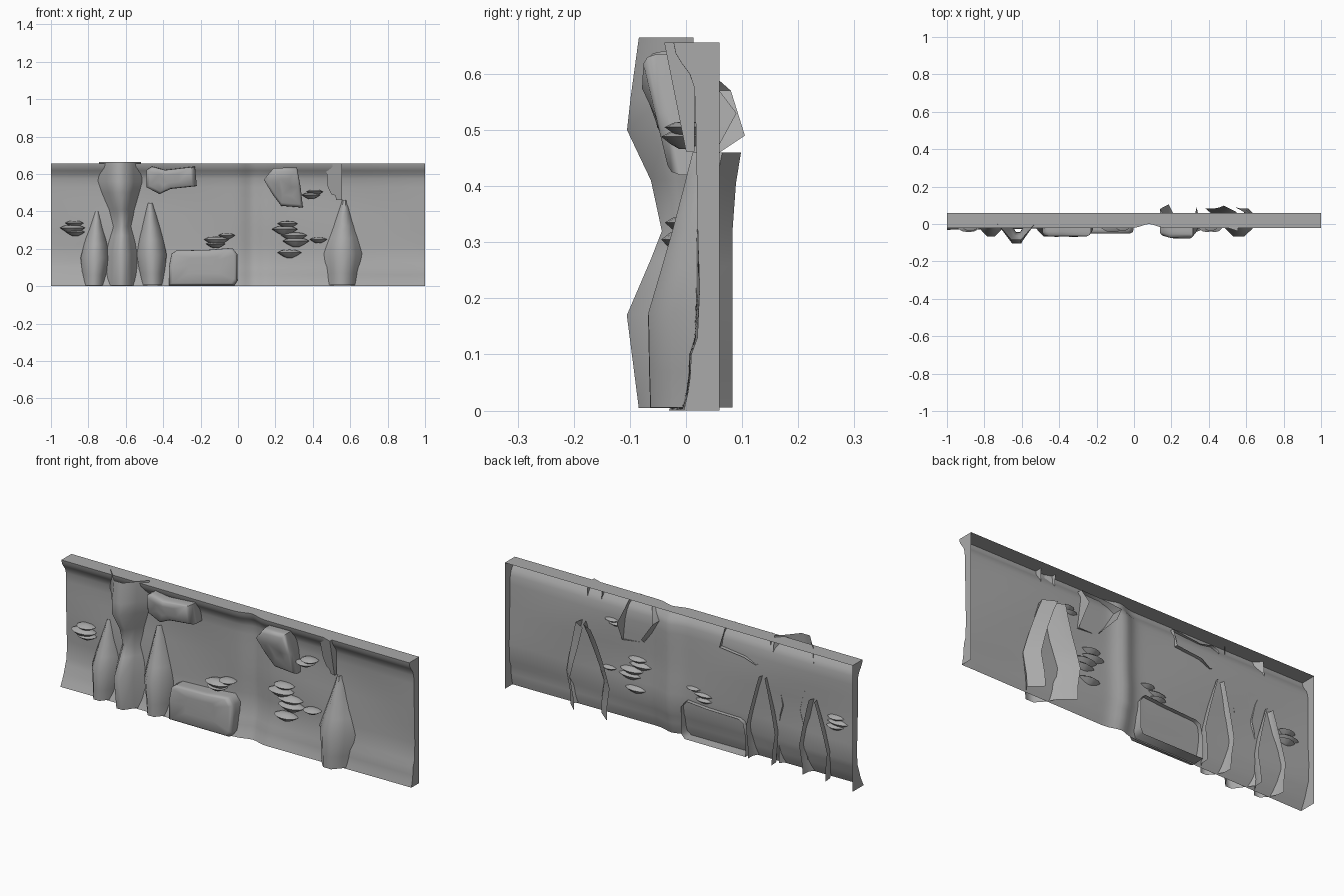
import bpy, bmesh, math

if "Cube" in bpy.data.objects:
    bpy.data.objects.remove(bpy.data.objects["Cube"], do_unlink=True)

stone = bpy.data.materials.new("stone_grey")
stone.use_nodes = True
GREY = (0.4, 0.4, 0.4, 1)
stone.diffuse_color = GREY
stone.node_tree.nodes["Principled BSDF"].inputs["Base Color"].default_value = GREY


def finish(name, bm, angle=40):
    """Turn a bmesh into a smooth-shaded stone object."""
    bmesh.ops.remove_doubles(bm, verts=bm.verts, dist=0.0005)
    mesh = bpy.data.meshes.new(name)
    bm.to_mesh(mesh)
    bm.free()
    mesh.materials.append(stone)
    obj = bpy.data.objects.new(name, mesh)
    bpy.context.collection.objects.link(obj)
    bpy.ops.object.select_all(action="DESELECT")
    obj.select_set(True)
    bpy.context.view_layer.objects.active = obj
    bpy.ops.object.shade_smooth_by_angle(angle=math.radians(angle))


def loft(rows, closed=False, cap=False):
    """Skin rows of points with quads; optionally close rows and cap the last."""
    bm = bmesh.new()
    grid = [[bm.verts.new(p) for p in row] for row in rows]
    n = len(grid[0])
    for a, b in zip(grid, grid[1:]):
        for i in range(n if closed else n - 1):
            j = (i + 1) % n
            bm.faces.new((a[i], a[j], b[j], b[i]))
    if cap:
        bm.faces.new(grid[-1])
    return bm


# Cave wall: lipped profile with gentle waves and one vertical hollow
PROFILE = [(0, -.004), (.03, .003), (.06, .007), (.1, .008), (.13, .018),
           (.22, .02), (.3, .018), (.38, .02), (.46, .021), (.53, .02),
           (.575, .017), (.6, .008), (.618, -.006), (.637, -.018),
           (.656, -.022)]


def wall_y(x, z, y):
    hollow = .022 * math.exp(-((x - .08) / .05) ** 2)
    wave = .005 * math.sin(6 * x + 9 * z) * math.sin(4.7 * z)
    flare = -(.013 - .014 * x) * max(0, 1 - z / .1) * (x < .95)
    return min(.055, y + hollow + wave + flare)


BACK = .06
STEPS = 100
wall_rows = []
for z, y in PROFILE:
    xs = [-1 + 2 * i / STEPS for i in range(STEPS + 1)]
    row = [(x, wall_y(x, z, y), z) for x in xs]
    wall_rows.append([(-1, BACK, z)] + row + [(1, BACK, z)])
top_z = PROFILE[-1][0]
wall_rows.append([(p[0], BACK, top_z) for p in wall_rows[-1]])
wall = loft(wall_rows)
bmesh.ops.dissolve_degenerate(wall, dist=0.0005, edges=wall.edges)
finish("cave_wall", wall)


# Columns: open-backed shells, rows of (z, centre x, half width, front y, back y)
# swing moves only the two back edges sideways, behind the wall
def column(name, rows, section, swing=0.0):
    pts = [[(cx + s * w + (swing if d == 0 else 0), back + (front - back) * d, z)
            for s, d in section] for z, cx, w, front, back in rows]
    finish(name, loft(pts), 60)


def mirrored(half):
    return half + [(-s, d) for s, d in reversed(half)]


WEDGE = mirrored([(-1, 0), (-.62, .45), (-.22, .97)])
ROUNDED = mirrored([(-1, 0), (-.95, .38), (-.62, .72), (-.25, .98)])

column("tall_column", [
    (.005, -.622, .083, -.087, .005), (.17, -.622, .083, -.109, .01),
    (.27, -.62, .064, -.065, .02), (.32, -.62, .05, -.045, .02),
    (.41, -.622, .068, -.065, .02), (.5, -.628, .1, -.109, .02),
    (.56, -.63, .118, -.102, .018), (.665, -.63, .112, -.087, .013)], WEDGE)

# Height share, width share and front y, from the foot to the tip
SHAPE = [(.012, .82, -.066), (.15, .84, -.068), (.38, 1, -.07),
         (.56, .8, -.045), (.7, .62, -.026), (.88, .38, -.004), (1, .2, .01)]


def stalagmite(name, x, width, height, lean, back, swing=0.0, tip_back=0.0):
    rows = [(t * height, x + lean * t, width * w, y,
             back + tip_back * max(0, t - .8) * 5) for t, w, y in SHAPE]
    column(name, rows, ROUNDED, swing)


stalagmite("left_stalagmite", -.77, .08, .4, .015, .048)
stalagmite("middle_stalagmite", -.457, .083, .445, -.012, .048)
stalagmite("right_stalagmite", .556, .114, .46, .012, .083, -.065, .015)


# Boulders: open-backed shells from an outline of (x, z, back y)
def boulder(name, outline, front, lean=0.0, shrink=.84):
    cx = sum(p[0] for p in outline) / len(outline)
    cz = sum(p[1] for p in outline) / len(outline)

    def ring(scale, share):
        return [(cx + (x - cx) * scale, front * share + lean * (z - cz),
                 cz + (z - cz) * scale) for x, z, _ in outline]

    rows = [[(x, b, z) for x, z, b in outline], ring(1, .3), ring(1, .6),
            ring((1 + shrink) / 2 + .03, .87), ring(shrink, 1),
            ring(shrink / 2, 1.04)]
    finish(name, loft(rows, closed=True, cap=True), 60)


boulder("low_boulder", [
    (-.37, .005, .04), (-.37, .1, .04), (-.355, .175, .04), (-.33, .19, .04),
    (-.15, .195, .045), (-.03, .205, .045), (-.003, .17, .045),
    (-.003, .03, .045), (-.02, .005, .04)], -.05, shrink=.9)
boulder("upper_left_boulder", [
    (-.49, .53, .005), (-.49, .62, .005), (-.46, .64, .0), (-.39, .622, .0),
    (-.23, .64, .0), (-.22, .535, .04), (-.36, .52, .04),
    (-.42, .492, .03)], -.06, -.1)
boulder("upper_right_boulder", [
    (.138, .57, .08), (.19, .632, .01), (.315, .635, .01), (.335, .53, .09),
    (.347, .42, .03), (.23, .43, .015), (.185, .49, .105)], -.055, -.2)

# Broken slab under the lip, sinking into the wall on its inner side
slab = [(.47, .656), (.48, .53), (.5, .49), (.52, .485), (.525, .462),
        (.555, .462), (.555, .656)]
finish("hanging_slab", loft([
    [(x, .015, z) for x, z in slab],
    [(x, -.03 + (.656 - z) * .2 - (x - .53) * .35, z) for x, z in slab]],
    closed=True, cap=True), 30)


# Shelf fungi: pointed lenses, flatter above than below
def shelf_fungus(name, x, z, width, y):
    rings = [(.02, .014), (.6, .011), (1, 0), (.6, -.016), (.25, -.026)]
    rows = []
    for r, dz in rings:
        rows.append([(x + width * r * math.cos(a), y + .042 * r * math.sin(a),
                      z + dz * width / .06)
                     for a in (k * math.tau / 12 for k in range(12))])
    bm = loft(rows, closed=True, cap=True)
    bmesh.ops.holes_fill(bm, edges=bm.edges)
    bmesh.ops.recalc_face_normals(bm, faces=bm.faces)
    finish(name, bm, 30)


CLUSTERS = {
    "left_fungus": [(-.875, .338, .05), (-.885, .312, .068), (-.87, .29, .052)],
    "centre_fungus": [(-.06, .272, .045), (-.115, .25, .068),
                      (-.12, .226, .052)],
    "right_fungus": [(.265, .335, .055), (.25, .305, .07), (.3, .272, .07),
                     (.31, .242, .072), (.275, .18, .065), (.43, .25, .047)],
    "high_fungus": [(.41, .505, .045), (.39, .488, .05)],
}
for name, shelves in CLUSTERS.items():
    for i, (x, z, w) in enumerate(shelves):
        shelf_fungus(f"{name}_{i + 1}", x, z, w, .004 - .006 * (i % 2))
